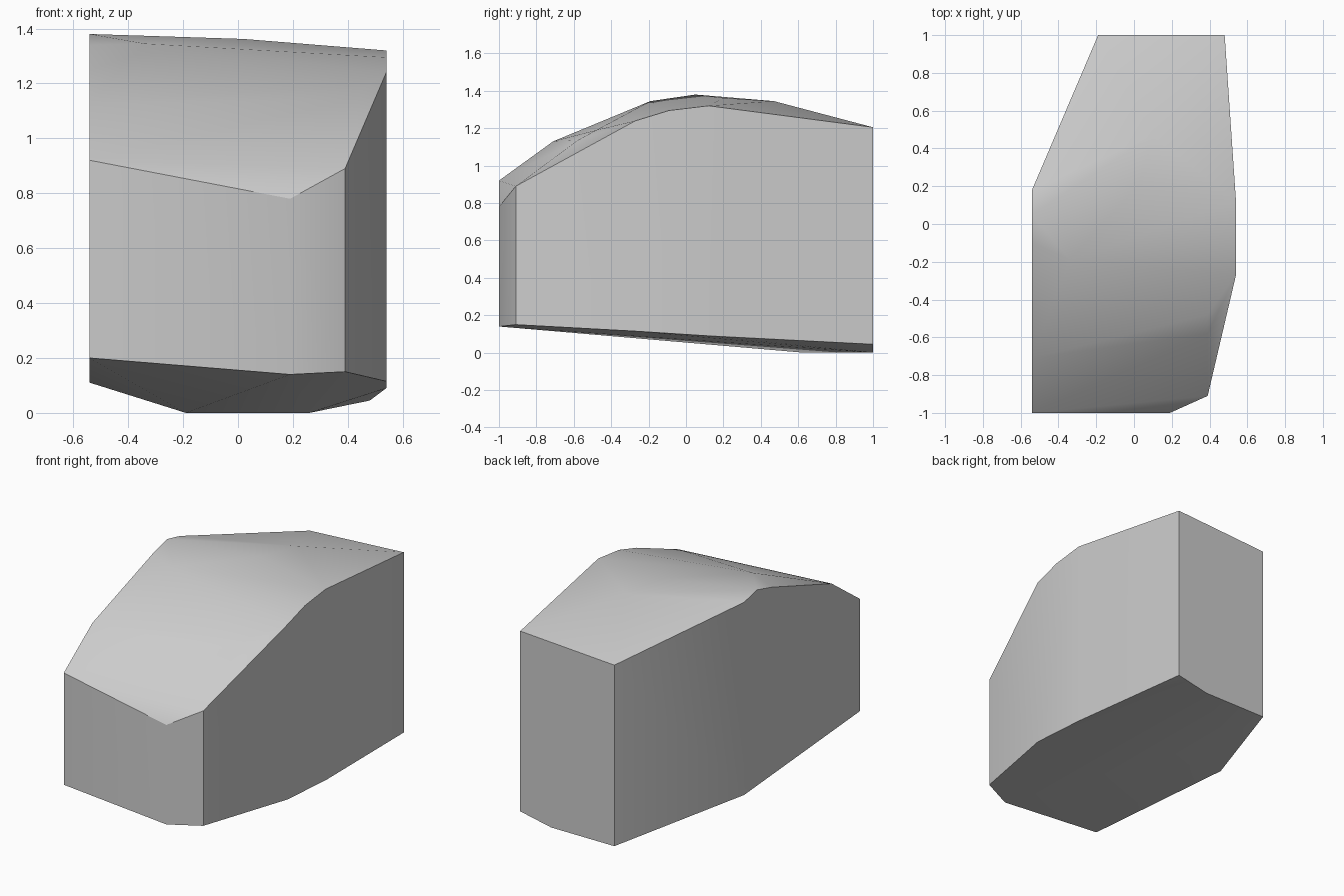
import bpy
import bmesh
import math

cube = bpy.data.objects.get("Cube")
if cube:
    bpy.data.objects.remove(cube, do_unlink=True)

# Wall corners, walked around the footprint: x, y, bottom z, top z
walls = [
    (-0.54, -1.0, 0.20, 0.92),
    (0.19, -1.0, 0.14, 0.78),
    (0.39, -0.91, 0.15, 0.89),
    (0.54, -0.27, 0.115, 1.24),
    (0.54, 0.12, 0.09, 1.32),
    (0.48, 1.0, 0.045, 1.205),
    (-0.19, 1.0, 0.0, 1.165),
    (-0.54, 0.18, 0.11, 1.35),
]

# Ridge points of the rounded top
crown = [
    (-0.54, -0.71, 1.13), (-0.54, -0.1, 1.34), (-0.54, 0.05, 1.38),
    (-0.34, -0.19, 1.345), (0.39, -0.58, 1.135), (0.39, -0.48, 1.19),
    (0.54, -0.09, 1.295), (0.02, 0.2, 1.362), (0.1, 0.47, 1.345),
]

# Flat resting patch underneath
base = [(-0.19, 0.63, 0.0), (0.26, 1.0, 0.0)]

points = crown + base
for x, y, low, high in walls:
    points += [(x, y, low), (x, y, high)]

# Wrap the points in a faceted solid
bm = bmesh.new()
for p in points:
    bm.verts.new(p)
bmesh.ops.convex_hull(bm, input=bm.verts[:])
loose = [v for v in bm.verts if not v.link_faces]
bmesh.ops.delete(bm, geom=loose, context='VERTS')
bmesh.ops.dissolve_limit(bm, angle_limit=math.radians(0.5),
                         verts=bm.verts[:], edges=bm.edges[:])
bmesh.ops.recalc_face_normals(bm, faces=bm.faces[:])
mesh = bpy.data.meshes.new("stone_block")
bm.to_mesh(mesh)
bm.free()

# Plain grey stone
stone = bpy.data.materials.new("stone_grey")
stone.use_nodes = True
grey = (0.6, 0.6, 0.6, 1.0)
stone.diffuse_color = grey
stone.node_tree.nodes["Principled BSDF"].inputs["Base Color"].default_value = grey
mesh.materials.append(stone)

block = bpy.data.objects.new("stone_block", mesh)
bpy.context.collection.objects.link(block)
bpy.ops.object.select_all(action='DESELECT')
bpy.context.view_layer.objects.active = block
block.select_set(True)
bpy.ops.object.shade_smooth_by_angle(angle=math.radians(30))
